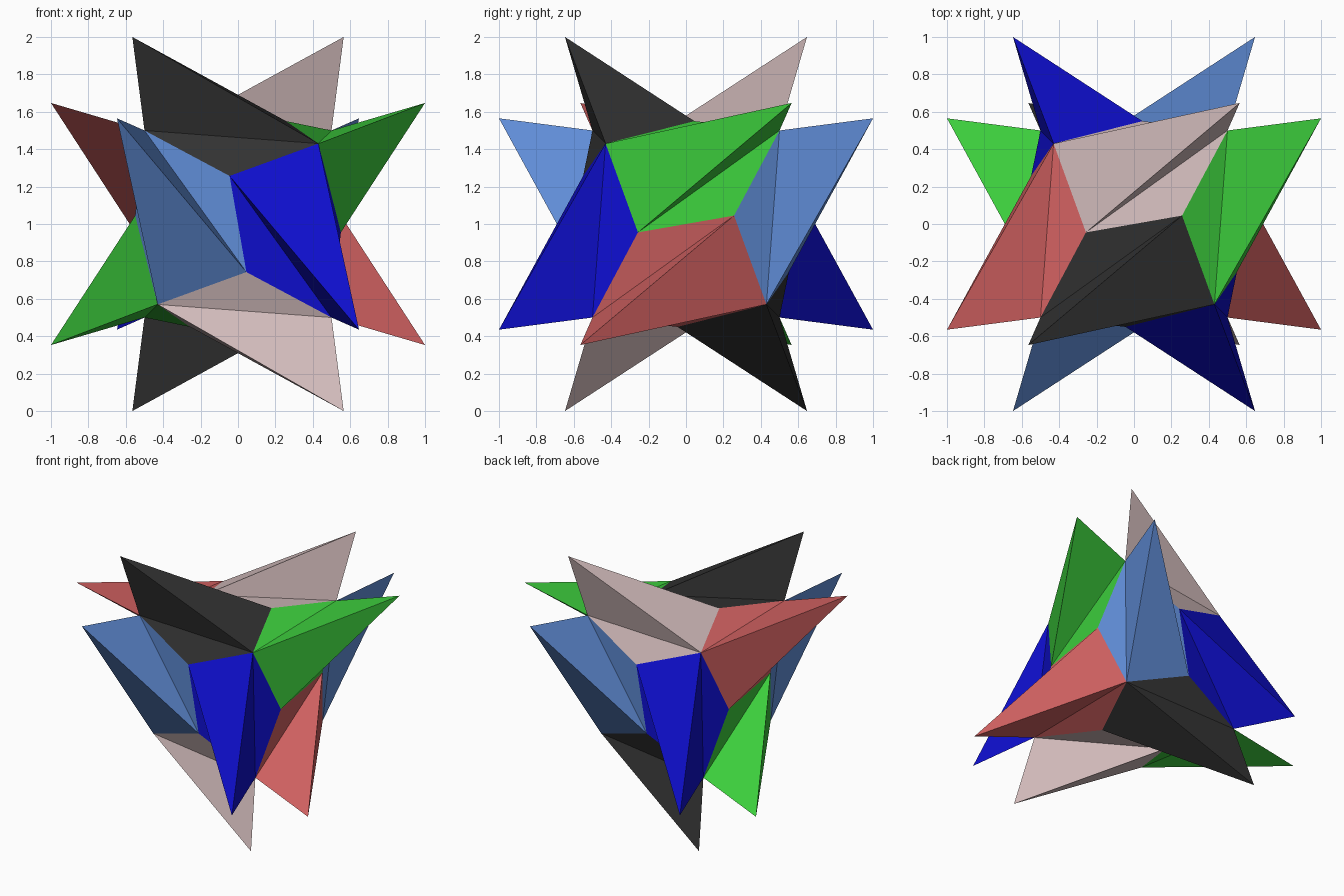
import bpy
import bmesh
from mathutils import Matrix, Vector

cube = bpy.data.objects.get("Cube")
if cube:
    bpy.data.objects.remove(cube, do_unlink=True)


def linear(c):
    c /= 255
    return c / 12.92 if c <= 0.04045 else ((c + 0.055) / 1.055) ** 2.4


def material(name, rgb):
    col = (*[linear(c) for c in rgb], 1.0)
    mat = bpy.data.materials.new(name)
    mat.use_nodes = True
    mat.diffuse_color = col
    bsdf = next(n for n in mat.node_tree.nodes if n.type == 'BSDF_PRINCIPLED')
    bsdf.inputs["Base Color"].default_value = col
    bsdf.inputs["Roughness"].default_value = 0.7
    return mat


# One spike: tip, outer hub, inner hub, and the ridge ends it spans
POINTS = [
    (0.565, 0.647, 1.0),     # 0 tip
    (0.5, 0.5, 0.5),         # 1 outer hub
    (-0.43, 0.43, 0.43),     # 2 inner hub
    (0.257, 0.045, 0.55),    # 3 near ridge end
    (-0.257, -0.045, 0.55),  # 4 far ridge end
    (0.045, 0.55, 0.257),    # 5 side ridge end
]
FACES = [(0, 2, 4), (0, 1, 2), (0, 4, 1), (1, 4, 3), (2, 1, 5)]

# Half turns and the turn about the cube diagonal
IDENTITY = Matrix.Identity(3)
HALF_X = Matrix.Diagonal((1, -1, -1))
HALF_Z = Matrix.Diagonal((-1, -1, 1))
CYCLE = Matrix(((0, 0, 1), (1, 0, 0), (0, 1, 0)))
CENTRE = Vector((0, 0, 1))


def star_piece(name, turn, mat):
    """Two spikes, a half turn apart, in one colour."""
    bm = bmesh.new()
    for half in (IDENTITY, HALF_X):
        verts = [bm.verts.new(turn @ half @ Vector(p) + CENTRE) for p in POINTS]
        for f in FACES:
            bm.faces.new([verts[i] for i in f])
    bmesh.ops.remove_doubles(bm, verts=bm.verts, dist=0.0005)
    mesh = bpy.data.meshes.new(name)
    bm.to_mesh(mesh)
    bm.free()
    mesh.materials.append(mat)
    obj = bpy.data.objects.new(name, mesh)
    bpy.context.collection.objects.link(obj)


# Six interlocking pieces, two for each axis
COLOURS = [
    (("pink", (212, 189, 189)), ("black", (51, 51, 51))),
    (("green", (60, 204, 60)), ("red", (205, 95, 95))),
    (("light_blue", (96, 141, 215)), ("blue", (14, 14, 204))),
]
turn = IDENTITY
for pair in COLOURS:
    for (name, rgb), flip in zip(pair, (IDENTITY, HALF_Z)):
        star_piece(name + "_star_piece", turn @ flip, material(name, rgb))
    turn = CYCLE @ turn
